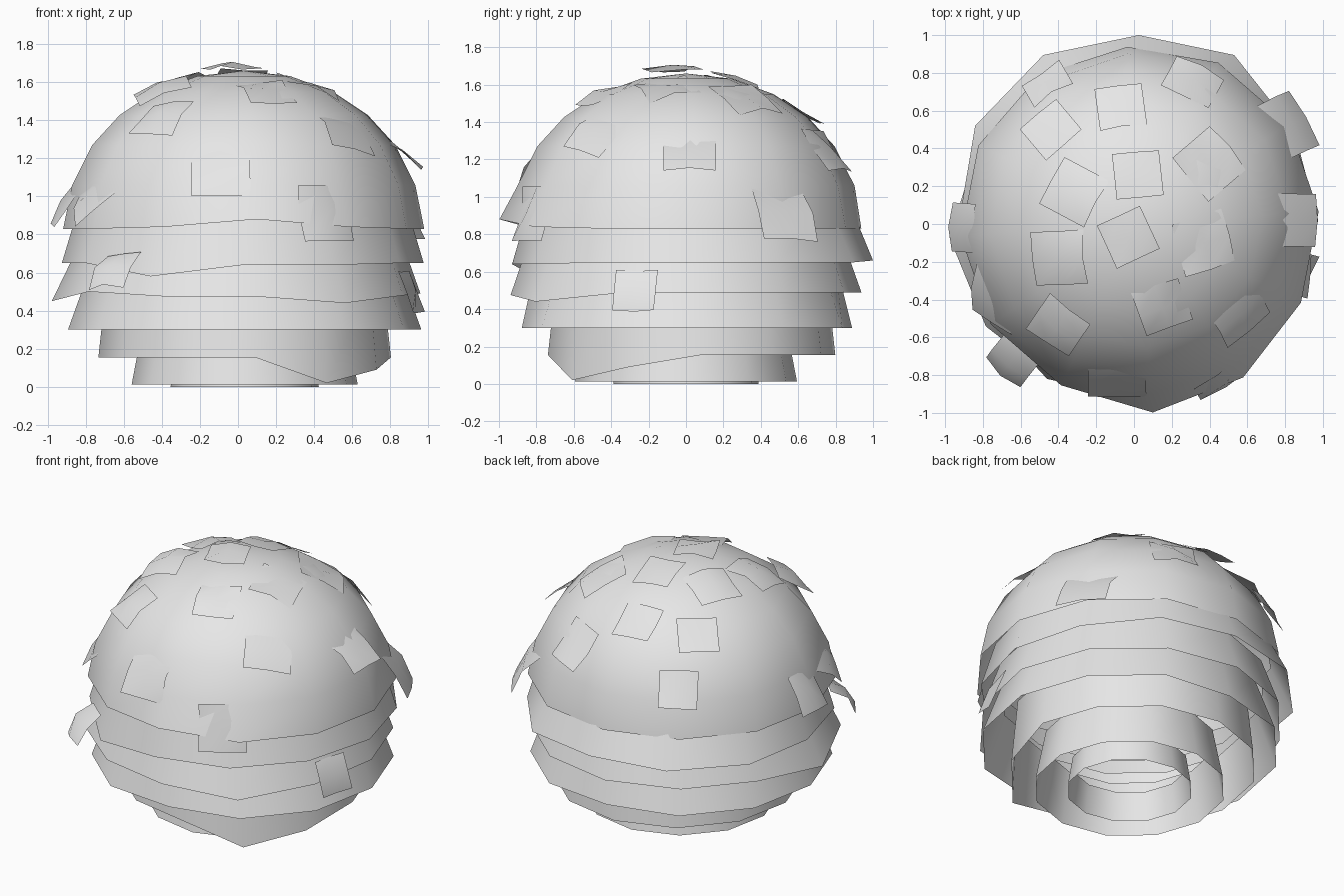
import bpy, bmesh, math, random
from mathutils import Vector, Matrix

random.seed(4)
cube = bpy.data.objects.get("Cube")
if cube:
    bpy.data.objects.remove(cube)

grey = bpy.data.materials.new("plain_grey")
grey.use_nodes = True
grey.diffuse_color = (0.8, 0.8, 0.8, 1)
grey.node_tree.nodes["Principled BSDF"].inputs["Base Color"].default_value = (0.8, 0.8, 0.8, 1)

SIDES = 12
RADIUS, RIM, RISE = 0.94, 0.83, 0.83


def finish(name, bm):
    mesh = bpy.data.meshes.new(name)
    bm.to_mesh(mesh)
    bm.free()
    mesh.materials.append(grey)
    for poly in mesh.polygons:
        poly.use_smooth = True
    obj = bpy.data.objects.new(name, mesh)
    bpy.context.collection.objects.link(obj)
    return obj


def shell(name, profile, centre=(0.03, 0), tweaks=None, start=4):
    """Open lathe, rim first; tweaks move single rim points by (radius, height)."""
    bm = bmesh.new()
    rings = []
    for level, (r, z) in enumerate(profile):
        if r == 0:
            rings.append([bm.verts.new((centre[0], centre[1], z))])
            continue
        ring = []
        for k in range(SIDES):
            dr, dz = (tweaks or {}).get(k, (0, 0)) if level == 0 else (0, 0)
            a = math.radians(start) + math.tau * k / SIDES
            ring.append(bm.verts.new((centre[0] + (r + dr) * math.cos(a),
                                      centre[1] + (r + dr) * math.sin(a), z + dz)))
        rings.append(ring)
    for low, high in zip(rings, rings[1:]):
        for k in range(SIDES):
            n = (k + 1) % SIDES
            if len(high) == 1:
                bm.faces.new((low[k], low[n], high[0]))
            else:
                bm.faces.new((low[k], low[n], high[n], high[k]))
    return finish(name, bm)


def dome_height(x, y):
    return RIM + RISE * math.sqrt(max(0, 1 - (x * x + y * y) / RADIUS ** 2))


# Crown dome with a slightly flared, uneven rim
crown = [(0.95, RIM)]
for degrees in (16, 32, 46, 60, 75):
    t = math.radians(degrees)
    crown.append((RADIUS * math.cos(t), RIM + RISE * math.sin(t)))
crown.append((0, RIM + RISE))
shell("crown_dome", crown, tweaks={9: (0.05, 0.05), 3: (-0.01, 0), 8: (0, 0.01), 10: (0.03, 0.01)})

# Overlapping skirts below the crown
shell("skirt_upper", [(0.95, 0.65), (0.86, 0.95)], (0.025, 0.02),
      {8: (0.02, -0.07), 9: (0, -0.01), 10: (0, -0.01),
       2: (0.06, 0), 3: (0.03, 0.01), 4: (0.06, 0), 5: (0.05, 0)}, 0)
shell("skirt_middle", [(0.94, 0.49), (0.83, 0.8)], (0.02, 0),
      {6: (0.06, -0.04), 7: (0.03, 0.01), 8: (0, -0.015), 9: (0, -0.015), 10: (0.03, -0.05), 11: (0, -0.01)})
shell("skirt_lower", [(0.93, 0.3), (0.8, 0.66)], (0.035, 0),
      {9: (-0.05, 0), 3: (-0.04, 0)})
shell("skirt_inner", [(0.77, 0.155), (0.73, 0.52)], (0.035, 0.03),
      {10: (0, -0.135), 11: (0, -0.065)})
shell("base_ring", [(0.595, 0.012), (0.53, 0.35)], (0.035, 0))
shell("base_core", [(0.39, 0), (0.36, 0.19)], (0.035, 0))


# Loose square leaf flaps, tilted like shingles, curled and partly sunk in the crown
def flap(name, x, y, spin, size, z=None, lift=0.2):
    z = dome_height(x, y) if z is None else z
    slope = max(z - 0.8, 0.02)
    n = Vector((x / RADIUS, y / RADIUS, slope / RISE)).normalized()
    pos = Vector((x, y, z)) + n * 0.006
    n = (n + Vector((0, 0, lift))).normalized()
    a = math.radians(spin)
    u = Vector((math.cos(a), math.sin(a), 0))
    u = (u - n * u.dot(n)).normalized()
    v = n.cross(u)
    bm = bmesh.new()
    bmesh.ops.create_grid(bm, x_segments=2, y_segments=2, size=size / 2)
    for vert in bm.verts:
        curl = vert.co.length / size
        vert.co.z = 0.015 - 0.14 * size * curl + random.uniform(-0.02, 0.02)
    frame = Matrix((u, v, n)).transposed().to_4x4()
    frame.translation = pos
    bm.transform(frame)
    finish(name, bm)


flaps = [
    (-.44, .5, 40, .25), (-.07, .62, 8, .25), (.31, .75, 65, .28), (.4, .32, 40, .3),
    (.02, .26, 6, .25), (-.32, .17, 62, .28), (-.03, -.07, 25, .25, 1.68), (.37, -.1, 15, .29),
    (-.4, -.18, 5, .29), (-.4, -.54, 55, .27), (.15, -.44, 20, .26), (.56, -.47, 30, .3),
    (-.09, -.84, 0, .31, 1.14), (-.46, .74, 30, .24),
    (.83, .53, 30, .33, .92, .6), (.85, .02, 0, .28, 1.23, .6), (-.9, -.02, 0, .26, .96, .4),
    (-.75, -.4, 55, .3, 1.02, .3), (.46, -.82, 32, .3, .91, .1),
    (-.65, -.73, 50, .24, .62, .9), (.9, -.27, 75, .23, .5, .35),
]
for i, spec in enumerate(flaps):
    flap(f"leaf_flap_{i + 1}", *spec)
